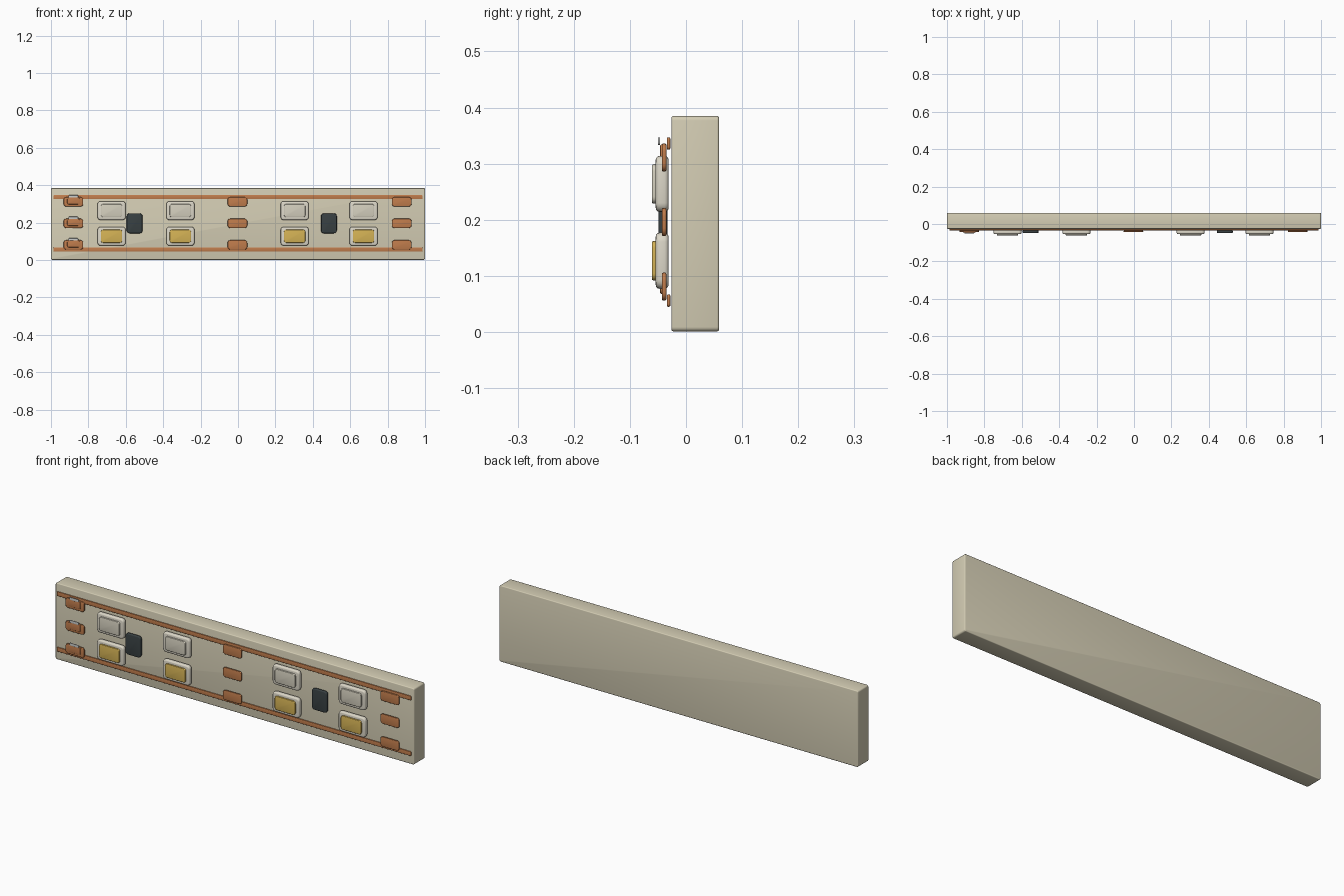
import bpy, bmesh

cube = bpy.data.objects.get("Cube")
if cube:
    bpy.data.objects.remove(cube)


def material(name, rgb):
    # Convert 8-bit display colour to linear values
    lin = [((c / 255 + 0.055) / 1.055) ** 2.4 for c in rgb] + [1]
    m = bpy.data.materials.new(name)
    m.use_nodes = True
    m.diffuse_color = lin
    m.node_tree.nodes["Principled BSDF"].inputs["Base Color"].default_value = lin
    return m


CREAM = material("cream board", (212, 205, 180))
IVORY = material("ivory housing", (220, 215, 200))
PEARL = material("pearl lens", (212, 207, 190))
YELLOW = material("yellow phosphor", (212, 178, 85))
COPPER = material("copper", (192, 124, 76))
BLACK = material("charcoal chip", (56, 64, 66))
SILVER = material("silver solder", (205, 207, 205))


def block(name, mat, x, z, width, height, y0, y1, corner, edge):
    """Box from y0 to y1 with rounded corners facing y and softened rims."""
    bm = bmesh.new()
    bmesh.ops.create_cube(bm, size=1)
    for v in bm.verts:
        v.co.x = x + v.co.x * width
        v.co.y = (y0 + y1) / 2 + v.co.y * (y1 - y0)
        v.co.z = z + v.co.z * height
    upright = [e for e in bm.edges
               if abs(e.verts[0].co.y - e.verts[1].co.y) > 1e-5]
    bmesh.ops.bevel(bm, geom=upright, offset=corner, segments=4,
                    profile=0.5, affect='EDGES')
    rims = [e for e in bm.edges
            if abs(e.verts[0].co.y - e.verts[1].co.y) < 1e-5]
    bmesh.ops.bevel(bm, geom=rims, offset=edge, segments=3,
                    profile=0.5, affect='EDGES')
    mesh = bpy.data.meshes.new(name)
    bm.to_mesh(mesh)
    bm.free()
    obj = bpy.data.objects.new(name, mesh)
    bpy.context.collection.objects.link(obj)
    mesh.materials.append(mat)
    bpy.ops.object.select_all(action='DESELECT')
    obj.select_set(True)
    bpy.context.view_layer.objects.active = obj
    bpy.ops.object.shade_smooth_by_angle(angle=0.7)
    return obj


# Backing board
block("board", CREAM, 0, 0.193, 2, 0.384, -0.026, 0.059, 0.008, 0.004)

# Long copper rails
for label, z in (("upper", 0.336), ("lower", 0.056)):
    block(label + "_rail", COPPER, 0, z, 1.975, 0.022, -0.034, -0.028, 0.005, 0.002)

# Contact pads in three columns
for col, x in (("right", -0.88), ("middle", -0.003), ("left", 0.875)):
    for row, z in (("upper", 0.311), ("centre", 0.196), ("lower", 0.081)):
        block(f"{col}_{row}_pad", COPPER, x, z, 0.105, 0.05,
              -0.043, -0.035, 0.014, 0.003)
        # Solder joints on the end column
        if col == "right":
            block(f"{row}_solder", COPPER, x, z + 0.005, 0.066, 0.036,
                  -0.046, -0.04, 0.008, 0.002)
            block(f"{row}_solder_tip", SILVER, x, z + 0.029, 0.052, 0.013,
                  -0.05, -0.046, 0.004, 0.001)

# Lamp packages: pearl above, yellow below
for i, x in enumerate((-0.676, -0.308, 0.303, 0.671), 1):
    for row, z, lens in (("upper", 0.264, PEARL), ("lower", 0.127, YELLOW)):
        block(f"{row}_lamp_{i}_housing", IVORY, x, z, 0.15, 0.1,
              -0.054, -0.031, 0.016, 0.007)
        block(f"{row}_lamp_{i}_lens", lens, x, z, 0.114, 0.07,
              -0.061, -0.05, 0.012, 0.003)

# Control chips
for side, x in (("right", -0.553), ("left", 0.486)):
    block(side + "_chip", BLACK, x, 0.196, 0.084, 0.106, -0.049, -0.033, 0.014, 0.004)
